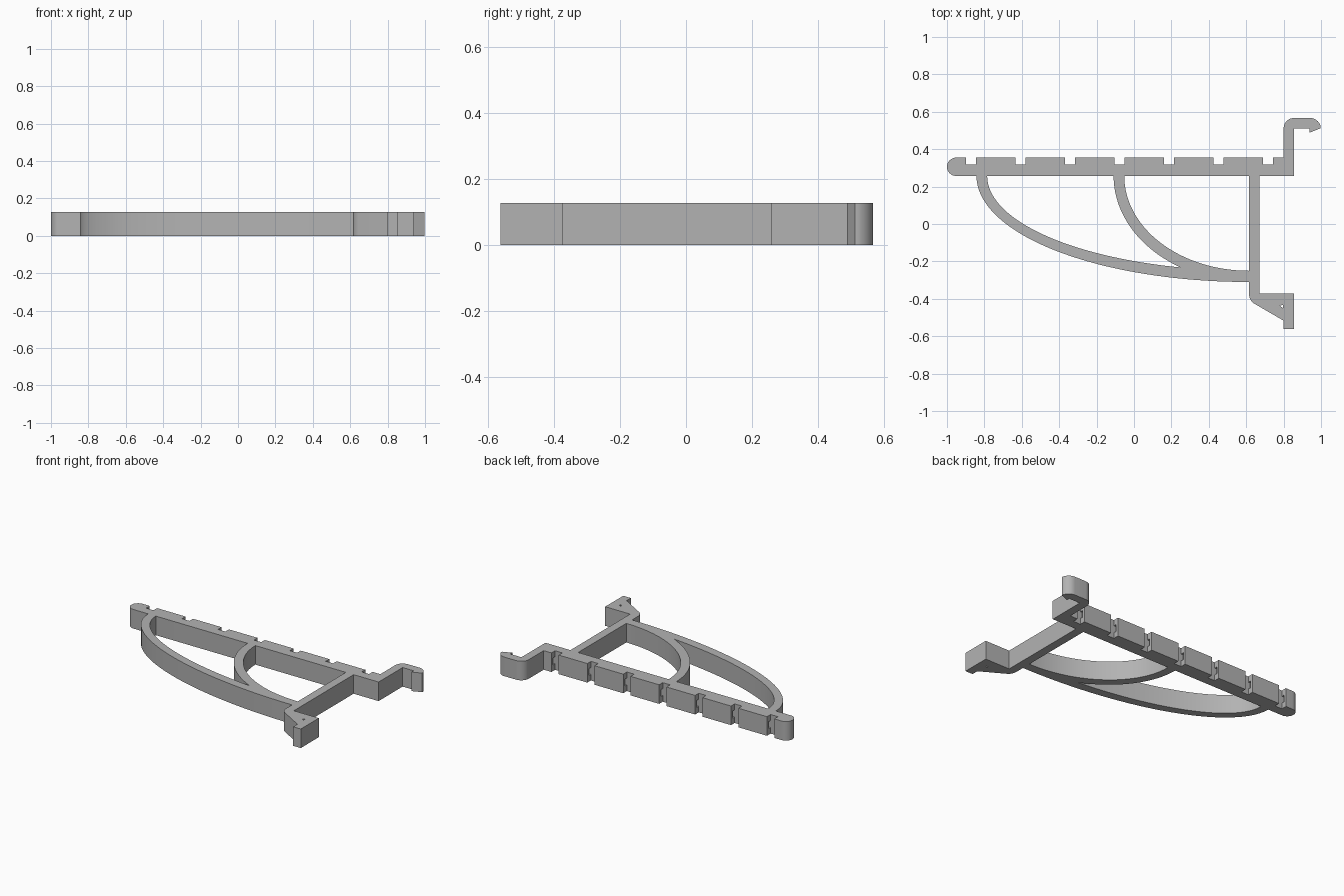
import bpy, bmesh, math

if "Cube" in bpy.data.objects:
    bpy.data.objects.remove(bpy.data.objects["Cube"])

H = 0.127                                  # thickness of the whole bracket
grey = bpy.data.materials.new("grey plastic")
grey.diffuse_color = (0.45, 0.45, 0.45, 1)
grey.use_nodes = True
grey.node_tree.nodes["Principled BSDF"].inputs["Base Color"].default_value = grey.diffuse_color


def prism(name, pts, z0=0.0, z1=H):
    """Extrude a flat outline upward."""
    bm = bmesh.new()
    face = bm.faces.new([bm.verts.new((x, y, z0)) for x, y in pts])
    ext = bmesh.ops.extrude_face_region(bm, geom=[face])
    verts = [v for v in ext["geom"] if isinstance(v, bmesh.types.BMVert)]
    bmesh.ops.translate(bm, verts=verts, vec=(0, 0, z1 - z0))
    bmesh.ops.recalc_face_normals(bm, faces=bm.faces)
    mesh = bpy.data.meshes.new(name)
    bm.to_mesh(mesh)
    bm.free()
    ob = bpy.data.objects.new(name, mesh)
    bpy.context.collection.objects.link(ob)
    mesh.materials.append(grey)
    return ob


def smooth(ob):
    bpy.ops.object.select_all(action='DESELECT')
    bpy.context.view_layer.objects.active = ob
    ob.select_set(True)
    bpy.ops.object.shade_smooth_by_angle(angle=math.radians(30))


def arc(cx, cy, rx, ry, a0, a1, n):
    """Points along an elliptical arc, angles in degrees."""
    out = []
    for i in range(n + 1):
        a = math.radians(a0 + (a1 - a0) * i / n)
        out.append((cx + rx * math.cos(a), cy + ry * math.sin(a)))
    return out


def cut(ob, cutter):
    mod = ob.modifiers.new("cut", 'BOOLEAN')
    mod.operation = 'DIFFERENCE'
    mod.solver = 'EXACT'
    mod.object = cutter
    cutter.hide_render = True
    cutter.hide_set(True)


LOW, TOP, R = 0.257, 0.355, 0.049
notches = [-0.872 + 0.2647 * i for i in range(7)]

# Top rail with rounded tip, notches and the wall hook
rail = [(0.856, LOW), (0.856, 0.51), (0.938, 0.51), (0.938, 0.488), (0.998, 0.512)]
rail += arc(0.94, 0.507, 0.06, 0.06, 15, 90, 10)
rail += arc(0.856, 0.511, 0.056, 0.056, 90, 180, 10)
rail.append((0.80, TOP))
for x in reversed(notches):
    rail += [(x + 0.027, TOP), (x + 0.027, 0.317), (x - 0.027, 0.317), (x - 0.027, TOP)]
rail += arc(-1 + R, LOW + R, R, R, 90, 270, 16)
rail_ob = prism("notched_rail_and_hook", rail)

# Wider pocket at the middle of each notch
for x in notches:
    w = 0.042
    box = [(x - w, 0.317), (x + w, 0.317), (x + w, 0.338), (x - w, 0.338)]
    cut(rail_ob, prism("notch_pocket_cutter", box, 0.04, 0.087))
smooth(rail_ob)

# Upright post with the slanted foot
post = [(0.615, LOW), (0.615, -0.375)]
post += arc(0.675, -0.375, 0.06, 0.06, 180, 238, 8)
post += [(0.80, -0.517), (0.80, -0.562), (0.856, -0.562), (0.856, -0.372),
         (0.672, -0.372), (0.672, LOW)]
post_ob = prism("post_and_foot", post)
cut(post_ob, prism("foot_hole_cutter",
                   [(0.78, -0.437), (0.796, -0.432), (0.796, -0.45)], -0.05, H + 0.05))
smooth(post_ob)


# Curved braces: quarter-ellipse ribs between rail and post
def brace(name, left, n):
    a = 0.615 - left
    pts = arc(0.615, LOW, a, 0.567, 180, 270, n)
    pts += arc(0.615, LOW, a - 0.057, 0.507, 270, 180, n)
    smooth(prism(name, pts))


brace("long_brace", -0.842, 40)
brace("short_brace", -0.109, 32)
